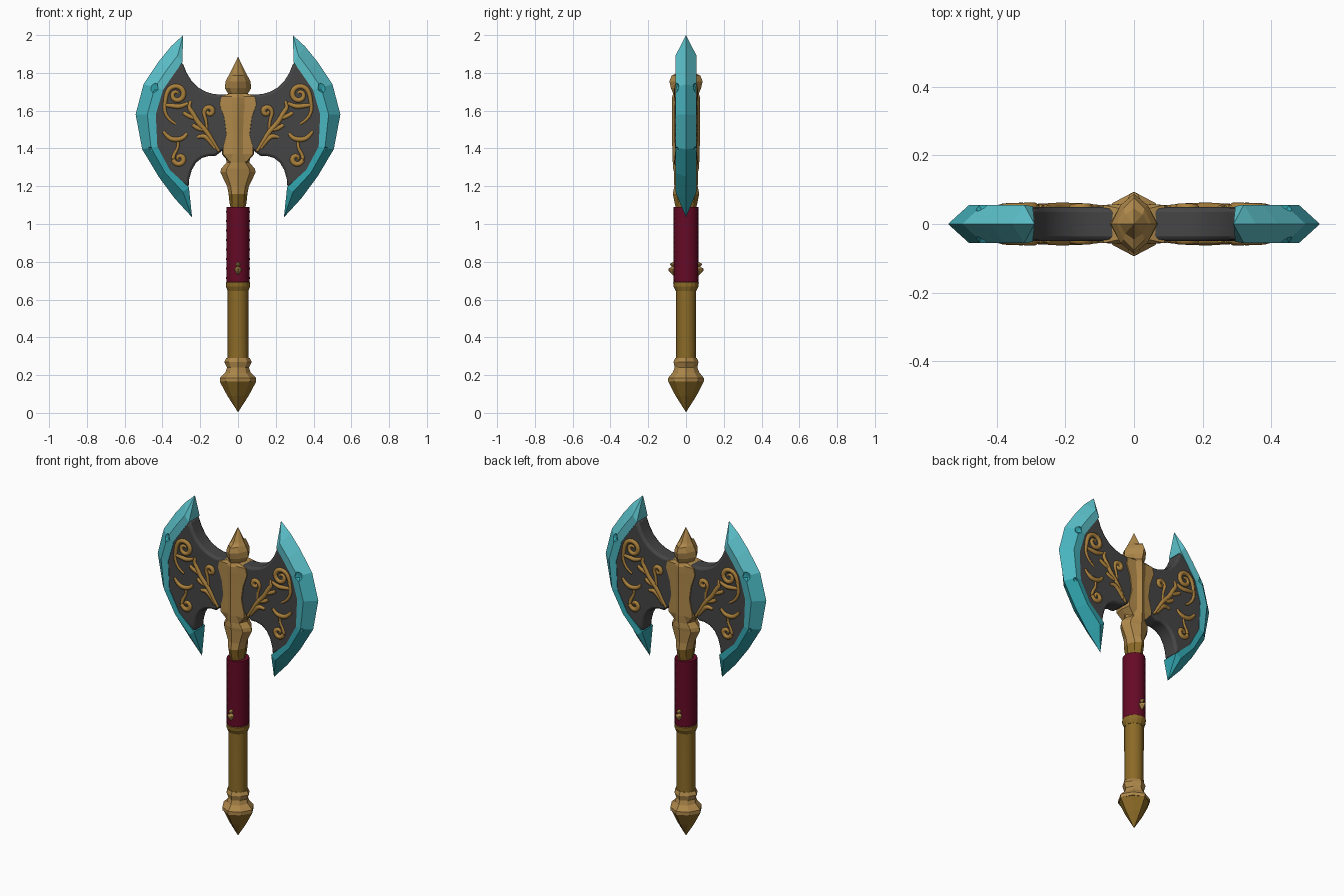
import bpy, bmesh, math
from mathutils import Vector

if "Cube" in bpy.data.objects:
    bpy.data.objects.remove(bpy.data.objects["Cube"])


def material(name, rgb):
    m = bpy.data.materials.new(name)
    m.diffuse_color = (*rgb, 1)
    m.use_nodes = True
    m.node_tree.nodes["Principled BSDF"].inputs["Base Color"].default_value = m.diffuse_color
    return m


GOLD = material("gold", (0.43, 0.25, 0.07))
LEAF_GOLD = material("scroll gold", (0.40, 0.215, 0.045))
OLD_GOLD = material("old gold", (0.26, 0.145, 0.02))
LIGHT_CYAN = material("light cyan", (0.11, 0.55, 0.61))
CYAN = material("cyan", (0.065, 0.46, 0.52))
TEAL = material("deep teal", (0.03, 0.36, 0.41))
IRON = material("dark iron", (0.06, 0.06, 0.06))
RED = material("red leather", (0.13, 0.003, 0.019))


def finish(name, bm, mat, smooth=None):
    bmesh.ops.remove_doubles(bm, verts=bm.verts, dist=0.0005)
    bmesh.ops.recalc_face_normals(bm, faces=bm.faces)
    me = bpy.data.meshes.new(name)
    bm.to_mesh(me)
    bm.free()
    me.materials.append(mat)
    ob = bpy.data.objects.new(name, me)
    bpy.context.collection.objects.link(ob)
    if smooth:
        bpy.ops.object.select_all(action='DESELECT')
        bpy.context.view_layer.objects.active = ob
        ob.select_set(True)
        bpy.ops.object.shade_smooth_by_angle(angle=math.radians(smooth))
    return ob


def bridge(bm, rings):
    """Skin a list of equal closed rings and cap both ends."""
    rings = [[bm.verts.new(p) for p in r] for r in rings]
    n = len(rings[0])
    for a, b in zip(rings, rings[1:]):
        for i in range(n):
            j = (i + 1) % n
            bm.faces.new((a[i], a[j], b[j], b[i]))
    bm.faces.new(rings[0])
    bm.faces.new(rings[-1])


def loft(name, sections, mat, n=8, diag=0.85, smooth=None):
    """Stack of (z, half width, half depth); odd corners scaled by diag."""
    bm = bmesh.new()
    rings = []
    for z, w, d in sections:
        ring = []
        for k in range(n):
            a = 2 * math.pi * k / n
            f = diag / 0.924 if n == 8 and k % 2 else 1
            ring.append((w * f * math.cos(a), d * f * math.sin(a), z))
        rings.append(ring)
    bridge(bm, rings)
    return finish(name, bm, mat, smooth)


def mirror_x(ob):
    ob.modifiers.new("mirror", 'MIRROR').use_mirror_merge = False


# Pommel, collar and shaft
loft("pommel_spike", [(.004, .0004, .0004), (.09, .056, .055), (.165, .096, .094)], OLD_GOLD, diag=.8)
loft("pommel_crown", [(.165, .096, .094), (.185, .096, .094), (.215, .066, .07),
                      (.24, .058, .06), (.27, .073, .066), (.29, .062, .058)], GOLD)
loft("shaft", [(.25, .056, .055), (.32, .055, .053), (.65, .055, .054)], OLD_GOLD, diag=.92, smooth=50)
loft("shaft_collar", [(.645, .055, .054), (.67, .064, .066), (.69, .064, .068), (.70, .055, .058)],
     OLD_GOLD, n=16)

# Leather grip with faint wrapping ripples, and its studs
grip = [(.69 + .4 * i / 16, .061 + .0015 * (i % 2), .065 + .0015 * (i % 2)) for i in range(17)]
loft("leather_grip", grip, RED, n=20, smooth=60)
for s, side in ((-1, "front"), (1, "back")):
    for dz, k in ((0, 1), (.028, .65)):
        stud = loft("grip_stud_" + side, [(-.03, .0004, .0004), (-.005, .018, .024), (.005, .02, .026),
                                          (.02, .0004, .0004)], GOLD)
        stud.location = (0, s * .068, .758 + dz)
        stud.scale = (k, k, k)

# Socket: ridged spine, wide side clasps, lower collar
loft("socket", [(1.16, .05, .07), (1.2, .058, .062), (1.275, .094, .064), (1.295, .088, .068),
                (1.325, .06, .07), (1.37, .07, .072), (1.475, .062, .074), (1.56, .066, .074),
                (1.635, .08, .074), (1.67, .08, .074), (1.69, .052, .068)], GOLD, diag=.87)
loft("socket_clasps", [(1.33, .05, .05), (1.37, .086, .06), (1.40, .086, .06), (1.475, .066, .06),
                       (1.56, .078, .06), (1.635, .106, .06), (1.675, .096, .06), (1.69, .05, .05)],
     GOLD, diag=1.2)
loft("socket_collar", [(1.06, .034, .035), (1.09, .04, .055), (1.11, .045, .06), (1.16, .05, .07)],
     OLD_GOLD, diag=.87)
loft("top_spike", [(1.66, .05, .066), (1.69, .052, .068), (1.72, .07, .08), (1.755, .066, .088),
                   (1.785, .05, .076), (1.80, .042, .045), (1.885, .0004, .0004)], GOLD, diag=.8)

# Dark blade bodies
outline = [(.03, 1.685), (.085, 1.685), (.13, 1.688), (.17, 1.70), (.21, 1.722), (.245, 1.757),
           (.272, 1.80), (.295, 1.858), (.36, 1.80), (.415, 1.71), (.452, 1.58), (.443, 1.41),
           (.375, 1.275), (.262, 1.192), (.258, 1.24), (.245, 1.285), (.222, 1.325), (.19, 1.35),
           (.155, 1.36), (.12, 1.36), (.08, 1.39), (.03, 1.40)]
bm = bmesh.new()
bridge(bm, [[(x, y, z) for x, z in outline] for y in (-.049, .049)])
body = finish("blade_bodies", bm, IRON, 40)
bev = body.modifiers.new("rounded rim", 'BEVEL')
bev.width, bev.segments, bev.limit_method = .014, 2, 'ANGLE'
bev.angle_limit = math.radians(60)
mirror_x(body)

# Cutting edges: (outer point, inner point) at each station, pointed ends
stations = [((.29, 2.0), (.29, 2.0)), ((.355, 1.94), (.295, 1.855)), ((.42, 1.86), (.345, 1.785)),
            ((.50, 1.74), (.397, 1.71)), ((.542, 1.58), (.435, 1.58)), ((.507, 1.395), (.427, 1.41)),
            ((.42, 1.25), (.36, 1.285)), ((.335, 1.135), (.26, 1.195)), ((.243, 1.035), (.243, 1.035))]
rings = []
for i, (o, n) in enumerate(stations):
    o, n = Vector(o), Vector(n)
    r = n.lerp(o, .42)
    t = 0 if i in (0, len(stations) - 1) else 1
    rings.append([(o.x, 0, o.y), (r.x, .056 * t, r.y), (n.x, .052 * t, n.y),
                  (n.x, -.052 * t, n.y), (r.x, -.056 * t, r.y)])
bm = bmesh.new()
bridge(bm, rings)
edge = finish("cutting_edges", bm, LIGHT_CYAN)
edge.data.materials.append(CYAN)
edge.data.materials.append(TEAL)
for f in edge.data.polygons:  # lighter towards the top
    f.material_index = 0 if f.center.z > 1.7 else 1 if f.center.z > 1.45 else 2

# Chips knocked out of the edge ridges, dark teal inside
bm = bmesh.new()
for x, z, r in ((.452, 1.725, .034), (.478, 1.39, .028)):
    for s in (-1, 1):
        new = bmesh.ops.create_icosphere(bm, subdivisions=1, radius=1)["verts"]
        for v in new:
            v.co = Vector((x + v.co.x * r, s * .056 + v.co.y * .022, z + v.co.z * r))
chips = finish("chip_cutter", bm, TEAL)
chips.hide_render = True
chips.hide_set(True)
cut = edge.modifiers.new("chips", 'BOOLEAN')
cut.object, cut.operation, cut.solver = chips, 'DIFFERENCE', 'EXACT'
cut.material_mode = 'TRANSFER'
mirror_x(edge)


# Gold scrollwork on both faces of both blades
def spiral(cx, cz, r0, start, turns):
    pts = []
    for i in range(13):
        t = i / 12
        a = start + 2 * math.pi * turns * t
        r = r0 * (1 - .8 * t)
        pts.append((cx + r * math.cos(a), cz + r * math.sin(a)))
    return pts


scrolls = [
    # outer upper scroll and its tail
    [(.33, 1.53), (.365, 1.55), (.392, 1.60), (.385, 1.65)] + spiral(.325, 1.685, .055, 0, 1.4),
    [(.385, 1.63), (.345, 1.625), (.30, 1.62), (.265, 1.64)],
    # outer lower scroll
    [(.395, 1.49), (.37, 1.455), (.33, 1.445), (.285, 1.455), (.27, 1.48)],
    [(.32, 1.45), (.312, 1.41), (.34, 1.37), (.345, 1.335)] + spiral(.31, 1.345, .035, 0, -1.1),
    # inner branch with side curls
    [(.10, 1.385), (.13, 1.43), (.165, 1.49), (.215, 1.54), (.24, 1.59), (.265, 1.62), (.25, 1.65)],
    [(.12, 1.40), (.155, 1.45), (.185, 1.47), (.215, 1.46)],
    [(.165, 1.49), (.165, 1.54), (.18, 1.58)] + spiral(.152, 1.595, .028, 0, 1.1),
    [(.18, 1.50), (.21, 1.50), (.24, 1.525)],
    [(.225, 1.56), (.255, 1.565), (.29, 1.59)],
]
cu = bpy.data.curves.new("scrollwork", 'CURVE')
cu.dimensions = '3D'
cu.bevel_depth, cu.bevel_resolution, cu.use_fill_caps = .014, 1, True
cu.resolution_u = 3
cu.materials.append(LEAF_GOLD)
for pts in scrolls:
    for sx in (-1, 1):
        for sy in (-1, 1):
            sp = cu.splines.new('NURBS')
            sp.points.add(len(pts) - 1)
            sp.use_endpoint_u, sp.order_u = True, 3
            for i, (p, (x, z)) in enumerate(zip(sp.points, pts)):
                p.co = (sx * x, sy * .047, z, 1)
                p.radius = .45 + .65 * math.sin(math.pi * min(1, (i + .5) / len(pts)))
bpy.context.collection.objects.link(bpy.data.objects.new("scrollwork", cu))
